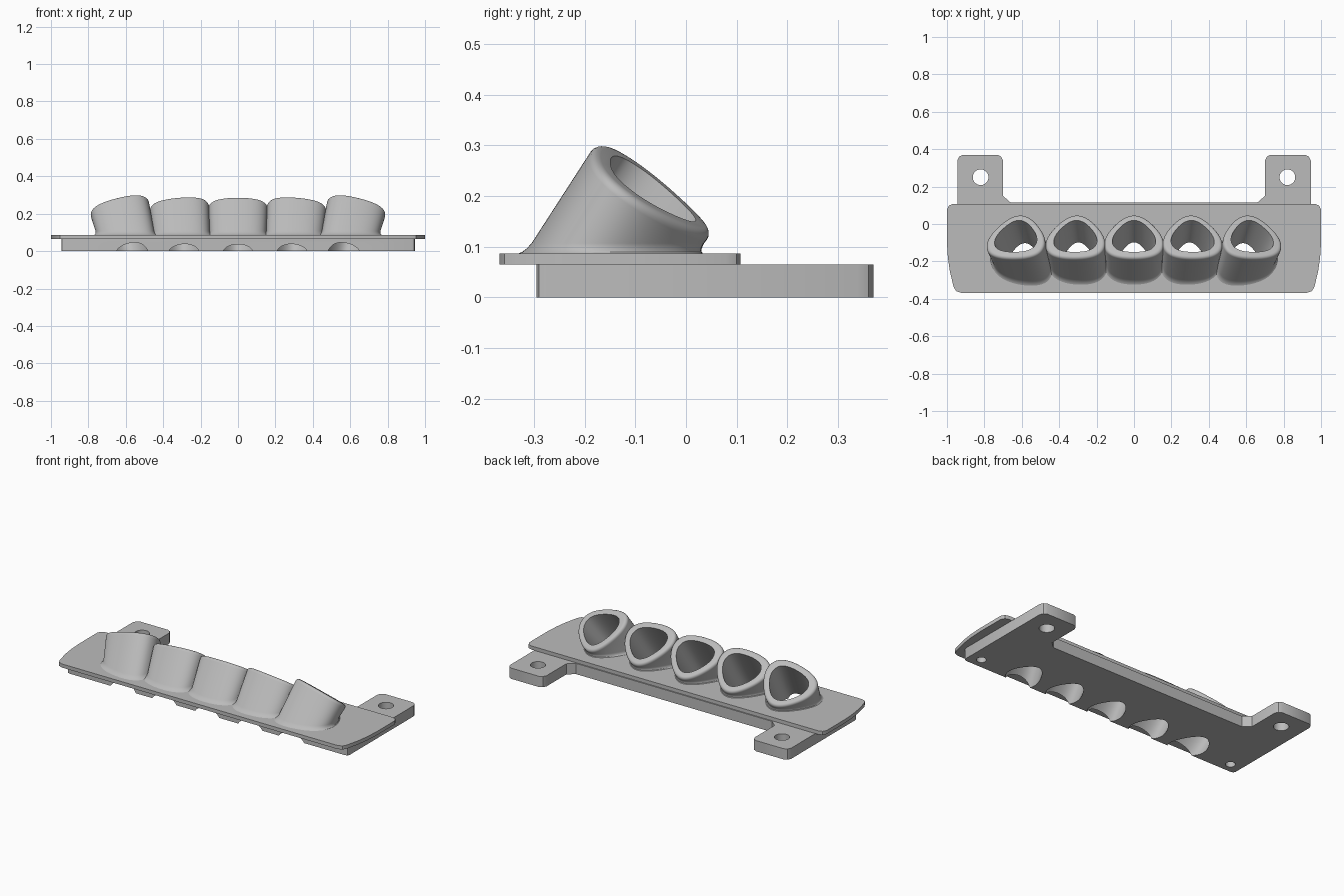
import bpy, bmesh
from math import sin, cos, pi, radians
from mathutils import Vector, Matrix

cube = bpy.data.objects.get("Cube")
if cube:
    bpy.data.objects.remove(cube, do_unlink=True)

grey = bpy.data.materials.new("light_grey")
grey.use_nodes = True
colour = (0.5, 0.5, 0.5, 1)
grey.diffuse_color = colour
grey.node_tree.nodes["Principled BSDF"].inputs["Base Color"].default_value = colour


def loft(name, rings):
    """Closed solid through a list of equal-length rings."""
    bm = bmesh.new()
    loops = [[bm.verts.new(p) for p in ring] for ring in rings]
    n = len(loops[0])
    for a, b in zip(loops, loops[1:]):
        for i in range(n):
            j = (i + 1) % n
            bm.faces.new((a[i], a[j], b[j], b[i]))
    bm.faces.new(loops[0])
    bm.faces.new(loops[-1])
    bmesh.ops.recalc_face_normals(bm, faces=bm.faces[:])
    mesh = bpy.data.meshes.new(name)
    bm.to_mesh(mesh)
    bm.free()
    mesh.materials.append(grey)
    obj = bpy.data.objects.new(name, mesh)
    bpy.context.collection.objects.link(obj)
    return obj


def slab(name, half, z0, z1):
    """Plate from the +x half of its outline, mirrored to -x."""
    outline = half + [(-x, y) for x, y in reversed(half)]
    return loft(name, [[(x, y, z) for x, y in outline] for z in (z0, z1)])


def drill(name, x, y, r, z0, z1):
    ring = [(x + r * cos(a * pi / 20), y + r * sin(a * pi / 20)) for a in range(40)]
    return loft(name, [[(px, py, z) for px, py in ring] for z in (z0, z1)])


def select(obj):
    bpy.ops.object.select_all(action='DESELECT')
    obj.select_set(True)
    bpy.context.view_layer.objects.active = obj


def cut(obj, cutters):
    select(obj)
    for c in cutters:
        c.hide_render = True
        m = obj.modifiers.new("cut", 'BOOLEAN')
        m.operation, m.solver, m.object = 'DIFFERENCE', 'EXACT', c
        bpy.ops.object.modifier_apply(modifier=m.name)


def rounded(points, steps):
    """Corner cutting turns a coarse polygon into a soft section."""
    for _ in range(steps):
        out = []
        for i, p in enumerate(points):
            q = points[(i + 1) % len(points)]
            out += [p.lerp(q, 0.25), p.lerp(q, 0.75)]
        points = out
    return points


# Soft five-sided tube section
half = [(0.13, -0.143), (0.178, -0.02), (0.055, 0.143)]
section = rounded([Vector((x, y, 0)) for x, y in half]
                  + [Vector((-x, y, 0)) for x, y in reversed(half)], 4)


class Guide:
    """A tapering sleeve that leans back and rolls outward."""

    def __init__(self, x, roll):
        self.centre = Vector((x, -0.065, 0.21))
        self.rot = (Matrix.Rotation(radians(roll), 3, 'Y')
                    @ Matrix.Rotation(radians(-35), 3, 'X'))

    def ring(self, depth, scale, taper):
        s = scale * (1 - taper * depth)
        return [self.centre + self.rot @ Vector((p.x * s, p.y * s, -depth))
                for p in section]

    def level_ring(self, z, taper, flare):
        axis = self.rot @ Vector((0, 0, 1))
        pts = []
        for p in section:
            w = self.rot @ p
            d = (self.centre.z + w.z - z) / (taper * w.z + axis.z)
            pts.append(self.centre + w * (1 - taper * d) - axis * d)
        mid = sum(pts, Vector()) / len(pts)
        return [p + (p - mid).normalized() * flare for p in pts]

    def body(self, name):
        rim = [self.ring(0.018 * (1 - sin(a)), 1 - 0.12 * (1 - cos(a)), 0.35)
               for a in (pi / 2, pi * 0.375, pi / 4, pi / 8, 0)]
        foot = [self.level_ring(z, 0.35, f) for z, f in
                ((0.107, 0), (0.097, 0.003), (0.09, 0.008), (0.087, 0.013), (0.08, 0.013))]
        return loft(name, rim + foot)

    def bore(self, name):
        return loft(name, [self.ring(d, 0.72, 0.5) for d in (-0.06, 0.45)])


# Mounting base with two rear tabs, and the wider flange above it
base = slab("mounting_base", [
    (0.66, 0.115), (0.70, 0.15), (0.70, 0.34), (0.71, 0.36), (0.73, 0.37),
    (0.915, 0.37), (0.935, 0.36), (0.945, 0.34), (0.945, -0.275),
    (0.94, -0.29), (0.925, -0.295)], 0, 0.065)
flange = slab("flange_plate", [
    (0.965, 0.108), (0.988, 0.1), (1, 0.078), (1, -0.1), (0.995, -0.18),
    (0.985, -0.25), (0.965, -0.335), (0.952, -0.358), (0.925, -0.368)], 0.065, 0.087)

# Five sleeves, symmetric about the middle
bores, parts = [], [base, flange]
layout = [("right_outer", -0.628, -14), ("right_inner", -0.312, -5), ("middle", 0, 0),
          ("left_inner", 0.312, 5), ("left_outer", 0.628, 14)]
for name, x, roll in layout:
    guide = Guide(x, roll)
    sleeve = guide.body(name + "_sleeve")
    bore = guide.bore(name + "_bore_cutter")
    cut(sleeve, [bore])
    bores.append(bore)
    parts.append(sleeve)

# Tab through-holes and blind holes near the front corners
drills = []
for side in (-1, 1):
    drills.append(drill("tab_hole_cutter", side * 0.82, 0.25, 0.042, -0.1, 0.2))
    drills.append(drill("blind_hole_cutter", side * 0.872, -0.235, 0.027, -0.1, 0.055))
cut(base, bores + drills)
cut(flange, bores)

for c in bores + drills:
    bpy.data.objects.remove(c, do_unlink=True)
for p in parts:
    select(p)
    bpy.ops.object.shade_smooth_by_angle(angle=radians(30))
